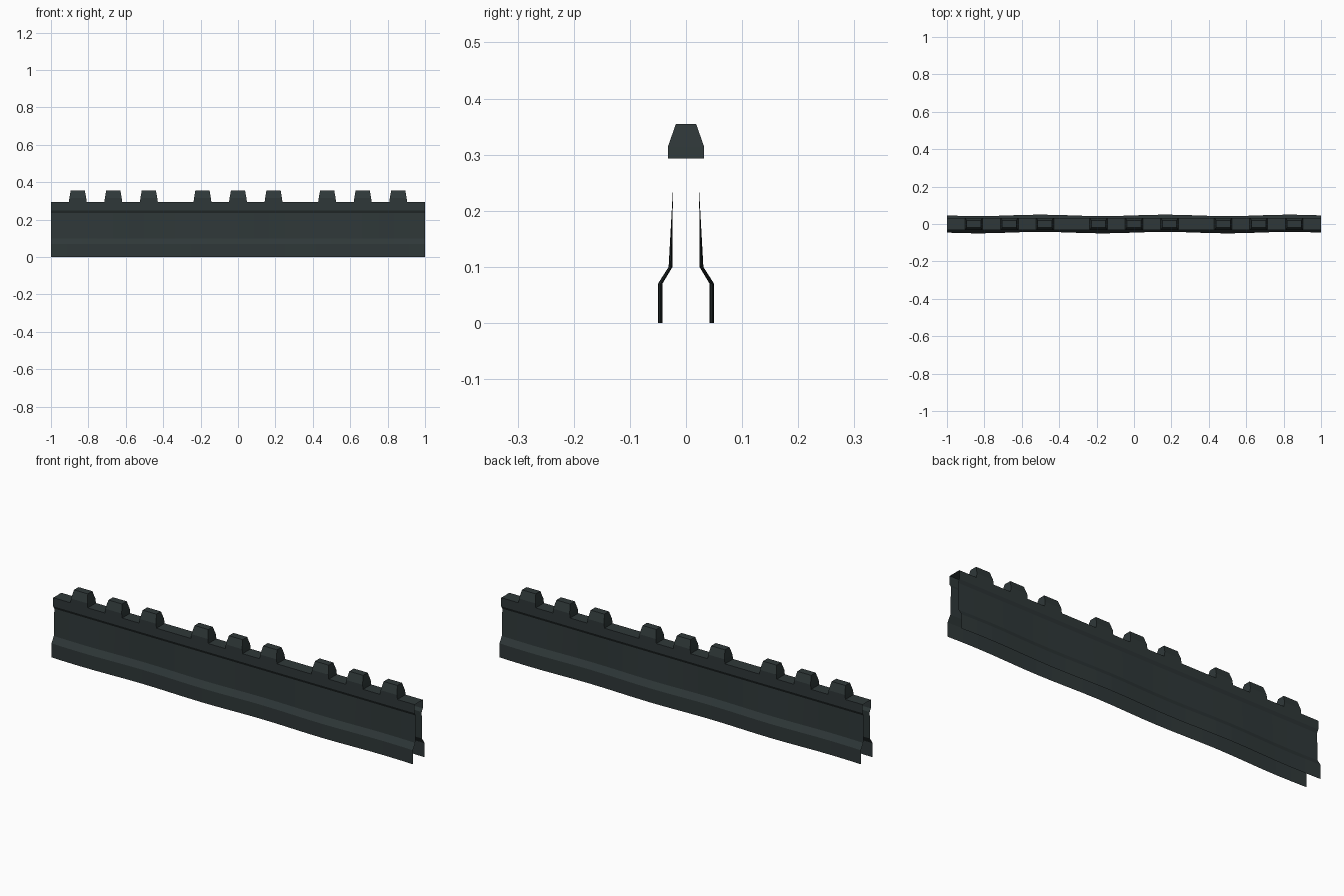
import bpy, bmesh, math

if "Cube" in bpy.data.objects:
    bpy.data.objects.remove(bpy.data.objects["Cube"])

mat = bpy.data.materials.new("dark slate")
mat.diffuse_color = (0.028, 0.039, 0.040, 1)
mat.use_nodes = True
mat.node_tree.nodes["Principled BSDF"].inputs["Base Color"].default_value = mat.diffuse_color


def finish(name, bm):
    me = bpy.data.meshes.new(name)
    bm.to_mesh(me)
    bm.free()
    me.materials.append(mat)
    ob = bpy.data.objects.new(name, me)
    bpy.context.collection.objects.link(ob)
    return ob


def sweep(name, profile, steps):
    """Sweep (y, z, wave amplitude) points along x as a thin open sheet."""
    bm = bmesh.new()
    rows = []
    for i in range(steps + 1):
        x = -1 + 2 * i / steps
        w = -math.sin((x + 1) * 3 * math.pi)      # three waves over the length
        rows.append([bm.verts.new((x, y + a * w, z)) for y, z, a in profile])
    for r, s in zip(rows, rows[1:]):
        for j in range(len(profile) - 1):
            bm.faces.new((r[j], s[j], s[j + 1], r[j + 1]))
    return finish(name, bm)


# Wavy skirt walls: straight at the top, flared and rippled at the bottom
wall = [(0.046, 0, 0.004), (0.046, 0.07, 0.004),
        (0.0275, 0.10, 0.0035), (0.0235, 0.235, 0)]
sweep("front_wall", [(-y, z, a) for y, z, a in wall], 24)
sweep("back_wall", wall[::-1], 24)

# Straight top cap, open at both ends, with a sloped lip underneath
half = [(0.0235, 0.235, 0), (0.032, 0.25, 0), (0.032, 0.293, 0)]
sweep("top_cap", [(-y, z, a) for y, z, a in half] + half[::-1], 1)


def block(name, cx):
    """Tapered block built from three stacked rectangles."""
    bm = bmesh.new()
    rings = []
    for hx, hy, z in ((0.048, 0.032, 0.293), (0.045, 0.032, 0.315), (0.038, 0.018, 0.355)):
        rings.append([bm.verts.new((cx + sx * hx, sy * hy, z))
                      for sx, sy in ((-1, -1), (1, -1), (1, 1), (-1, 1))])
    for a, b in zip(rings, rings[1:]):
        for k in range(4):
            n = (k + 1) % 4
            bm.faces.new((a[k], a[n], b[n], b[k]))
    bm.faces.new(rings[-1])
    return finish(name, bm)


# Three groups of three blocks along the cap
for g in (-1, 0, 1):
    for k in (-1, 0, 1):
        block(f"block_{g + 2}_{k + 2}", g * 0.6667 + k * 0.19)
